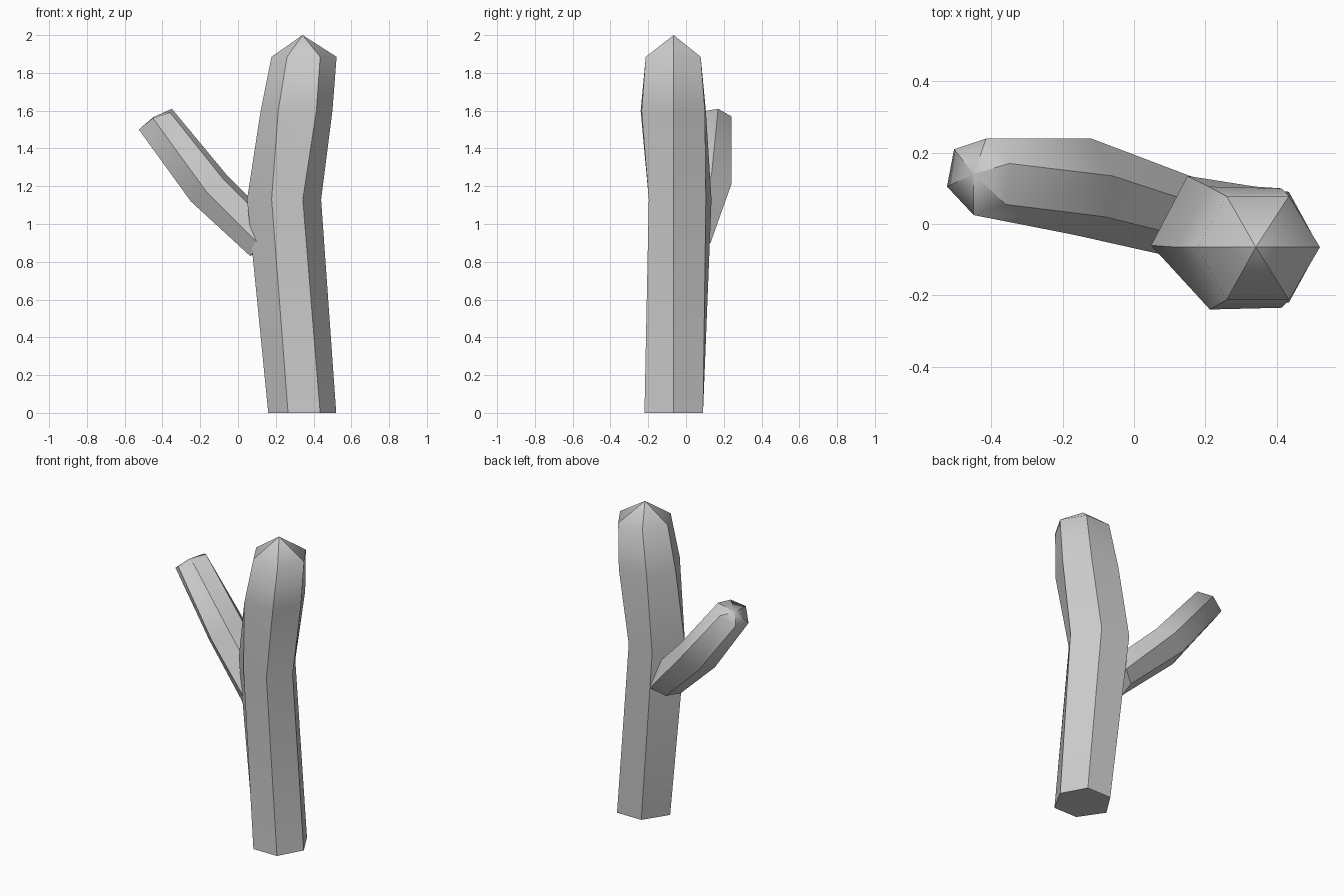
import bpy, bmesh

if "Cube" in bpy.data.objects:
    bpy.data.objects.remove(bpy.data.objects["Cube"])


def column(name, rings, tip):
    """Loft six-sided rings, close the bottom and fan the top to a tip."""
    bm = bmesh.new()
    loops = [[bm.verts.new(p) for p in ring] for ring in rings]
    n = len(loops[0])
    top = bm.verts.new(tip)
    bm.faces.new(loops[0][::-1])
    for a, b in zip(loops, loops[1:]):
        for i in range(n):
            j = (i + 1) % n
            bm.faces.new((a[i], a[j], b[j], b[i]))
    for i in range(n):
        bm.faces.new((loops[-1][i], loops[-1][(i + 1) % n], top))
    bmesh.ops.recalc_face_normals(bm, faces=bm.faces)
    # each side strip is smooth lengthwise, with crisp ribs between strips
    for f in bm.faces:
        f.smooth = len(f.verts) < 6
    for e in bm.edges:
        e.smooth = True
    for a, b in zip(loops, loops[1:] + [[top] * n]):
        for v, w in zip(a, b):
            bm.edges.get((v, w)).smooth = False
    for i in range(n):
        bm.edges.get((loops[0][i], loops[0][(i + 1) % n])).smooth = False
    mesh = bpy.data.meshes.new(name)
    bm.to_mesh(mesh)
    bm.free()
    obj = bpy.data.objects.new(name, mesh)
    bpy.context.collection.objects.link(obj)
    return obj


def level(z, *xy):
    return [(x, y, z) for x, y in xy]


# main trunk: right, back right, back left, left, front left, front right
column("trunk", [
    level(0, (.52, -.065), (.435, .09), (.26, .09),
          (.16, -.065), (.265, -.22), (.435, -.22)),
    level(1.13, (.44, -.065), (.34, .105), (.15, .135),
          (.048, -.06), (.178, -.197), (.343, -.197)),
    level(1.6, (.50, -.065), (.415, .1), (.21, .105),
          (.12, -.065), (.213, -.24), (.415, -.235)),
    level(1.885, (.522, -.065), (.435, .078), (.26, .078),
          (.177, -.065), (.26, -.213), (.435, -.213)),
], (.342, -.065, 2.0))

# side branch, rooted inside the trunk
column("side_branch", [
    [(.17, .13, .90), (.20, .05, 1.0), (.20, -.05, .96),
     (.12, -.095, .885), (.065, -.04, .83), (.09, .08, .85)],
    [(-.12, .24, 1.21), (-.06, .135, 1.26), (-.08, .02, 1.24),
     (-.17, -.03, 1.175), (-.25, .06, 1.12), (-.22, .19, 1.14)],
    [(-.415, .24, 1.57), (-.35, .17, 1.61), (-.36, .055, 1.59),
     (-.45, .025, 1.56), (-.525, .105, 1.50), (-.505, .21, 1.515)],
], (-.45, .14, 1.565))
